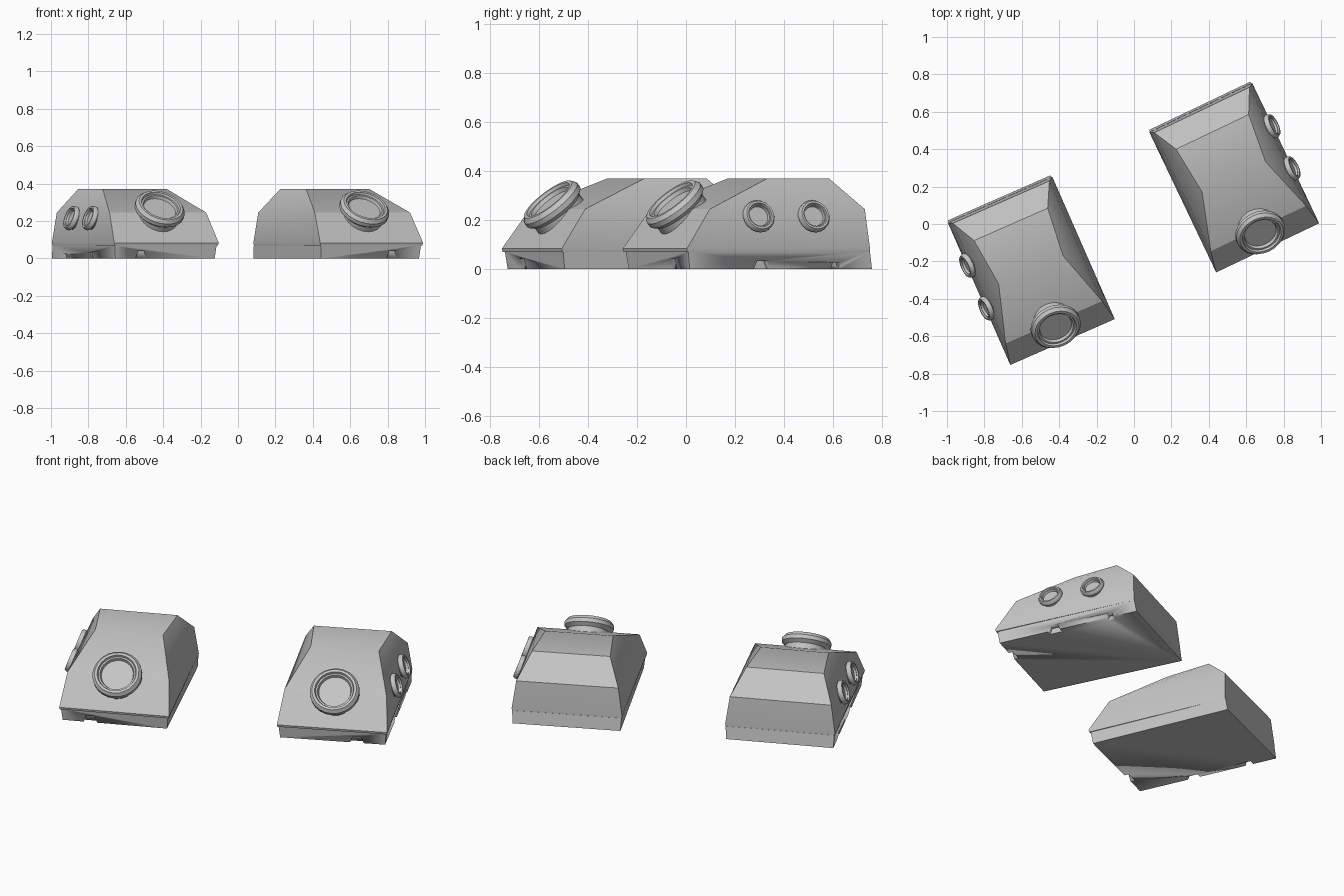
import bpy, bmesh
from math import radians, sin, cos, pi
from mathutils import Matrix, Vector

cube = bpy.data.objects.get("Cube")
if cube:
    bpy.data.objects.remove(cube)

grey = bpy.data.materials.new("plain_grey")
grey.use_nodes = True
colour = (0.55, 0.55, 0.55, 1)
grey.diffuse_color = colour
grey.node_tree.nodes["Principled BSDF"].inputs["Base Color"].default_value = colour


def finish(name, bm, matrix, angle=30):
    """Turn a bmesh into a placed, angle-smoothed object."""
    bmesh.ops.transform(bm, matrix=matrix, verts=bm.verts)
    bmesh.ops.recalc_face_normals(bm, faces=bm.faces)
    mesh = bpy.data.meshes.new(name)
    bm.to_mesh(mesh)
    bm.free()
    mesh.materials.append(grey)
    ob = bpy.data.objects.new(name, mesh)
    bpy.context.collection.objects.link(ob)
    bpy.ops.object.select_all(action='DESELECT')
    ob.select_set(True)
    bpy.context.view_layer.objects.active = ob
    bpy.ops.object.shade_smooth_by_angle(angle=radians(angle))
    return ob


def loft(sections):
    """Stack four-cornered sections: z, front y, front half width, back y, back half width."""
    bm = bmesh.new()
    rings = []
    for z, fy, fw, by, bw in sections:
        corners = [(-fw, fy, z), (fw, fy, z), (bw, by, z), (-bw, by, z)]
        rings.append([bm.verts.new(c) for c in corners])
    for low, high in zip(rings, rings[1:]):
        for i in range(4):
            j = (i + 1) % 4
            bm.faces.new((low[i], low[j], high[j], high[i]))
    bm.faces.new(rings[0][::-1])
    bm.faces.new(rings[-1])
    return bm


def lathe(profile, segments):
    """Revolve (radius, height) points about z and close both ends."""
    bm = bmesh.new()
    rings = []
    for r, h in profile:
        rings.append([bm.verts.new((r * cos(2 * pi * k / segments),
                                    r * sin(2 * pi * k / segments), h))
                      for k in range(segments)])
    for low, high in zip(rings, rings[1:]):
        for i in range(segments):
            j = (i + 1) % segments
            bm.faces.new((low[i], low[j], high[j], high[i]))
    bm.faces.new(rings[0][::-1])
    bm.faces.new(rings[-1])
    return bm


def place(position, direction):
    turn = Vector(direction).to_track_quat('Z', 'Y').to_matrix().to_4x4()
    return Matrix.Translation(position) @ turn


def cut_notch(base, matrix, width, height):
    """Cut a tapered drain notch into the bottom of the base wall."""
    bm = loft([(-0.02, -0.03, width * 0.6, 0.03, width * 0.6),
               (height, -0.03, width * 0.3, 0.03, width * 0.3)])
    cutter = finish("notch_cutter", bm, matrix)
    cutter.hide_render = True
    mod = base.modifiers.new("notch", 'BOOLEAN')
    mod.operation = 'DIFFERENCE'
    mod.solver = 'EXACT'
    mod.object = cutter
    bpy.context.view_layer.objects.active = base
    bpy.ops.object.modifier_apply(modifier=mod.name)
    bpy.data.objects.remove(cutter)


body_sections = [(0.07, -0.412, 0.302, 0.415, 0.302),
                 (0.083, -0.415, 0.305, 0.415, 0.305),
                 (0.245, -0.30, 0.282, 0.402, 0.282),
                 (0.37, 0.005, 0.188, 0.272, 0.215)]
base_sections = [(0.0, -0.395, 0.29, 0.427, 0.298),
                 (0.072, -0.405, 0.297, 0.416, 0.302)]
big_port_profile = [(0.115, -0.05), (0.115, 0.0), (0.136, 0.018), (0.136, 0.04),
                    (0.122, 0.058), (0.108, 0.058), (0.103, 0.046),
                    (0.094, 0.046), (0.088, 0.03)]
small_port_profile = [(0.056, -0.03), (0.056, 0.0), (0.068, 0.01), (0.068, 0.022),
                      (0.061, 0.034), (0.052, 0.034), (0.049, 0.026),
                      (0.045, 0.026), (0.042, 0.014)]


def pod(label, position, angle, side):
    """One housing; side is the direction of its small ports."""
    world = Matrix.Translation(position) @ Matrix.Rotation(radians(angle), 4, 'Z')
    finish(label + "_housing", loft(body_sections), world)

    # Skirt under the lip, with drain notches at the front and port side
    base = finish(label + "_base", loft(base_sections), world)
    cut_notch(base, world @ Matrix.Translation((side * 0.135, -0.40, 0)), 0.075, 0.04)
    quarter = Matrix.Rotation(radians(90), 4, 'Z')
    for y, width, height in ((-0.07, 0.075, 0.032), (0.265, 0.05, 0.027)):
        cut_notch(base, world @ Matrix.Translation((side * 0.293, y, 0)) @ quarter,
                  width, height)

    # Large tilted port at the front
    tilt = radians(40)
    finish(label + "_front_port", lathe(big_port_profile, 24),
           world @ place((0, -0.305, 0.24), (0, -sin(tilt), cos(tilt))))

    # Two small ports on one side
    tilt = radians(20)
    for n, y in enumerate((-0.087, 0.163)):
        finish(f"{label}_side_port_{n + 1}", lathe(small_port_profile, 20),
               world @ place((side * 0.284, y, 0.21), (side * cos(tilt), 0, sin(tilt))))


pod("right_pod", (-0.549, -0.251, 0), 23.7, -1)
pod("left_pod", (0.536, 0.247, 0), 25.5, 1)
